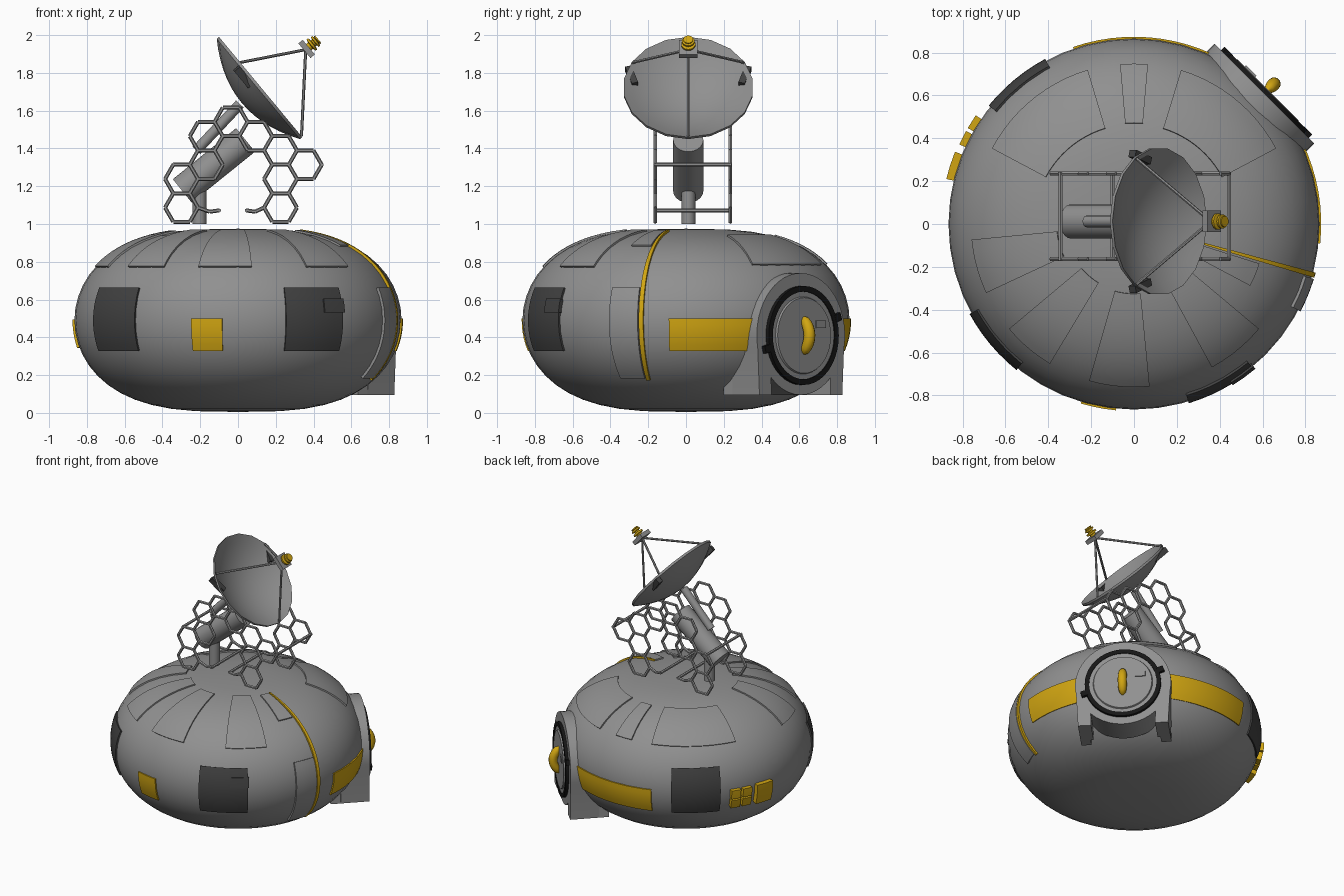
import bpy, bmesh, math
from mathutils import Matrix, Vector

if "Cube" in bpy.data.objects:
    bpy.data.objects.remove(bpy.data.objects["Cube"])


def material(name, color):
    m = bpy.data.materials.new(name)
    m.use_nodes = True
    m.diffuse_color = (*color, 1)
    m.node_tree.nodes["Principled BSDF"].inputs["Base Color"].default_value = (*color, 1)
    return m


GREY = material("hull grey", (0.28, 0.28, 0.28))
DARK = material("dark panel", (0.055, 0.055, 0.055))
BLACK = material("black seal", (0.008, 0.008, 0.008))
YELLOW = material("marking yellow", (0.64, 0.38, 0.006))


def finish(bm, name, mat, frame=None):
    me = bpy.data.meshes.new(name)
    bm.to_mesh(me)
    bm.free()
    me.materials.append(mat)
    ob = bpy.data.objects.new(name, me)
    bpy.context.collection.objects.link(ob)
    if frame:
        ob.matrix_world = frame
    return ob


def revolve(name, mat, profile, n, frame=None):
    bm = bmesh.new()
    rings = [[bm.verts.new((r * math.cos(2 * math.pi * k / n), r * math.sin(2 * math.pi * k / n), h))
              for k in range(n)] for r, h in profile]
    for a, b in zip(rings, rings[1:]):
        for k in range(n):
            j = (k + 1) % n
            bm.faces.new((a[k], a[j], b[j], b[k]))
    bmesh.ops.remove_doubles(bm, verts=bm.verts, dist=0.0005)
    bmesh.ops.recalc_face_normals(bm, faces=bm.faces)
    return finish(bm, name, mat, frame)


def add_rod(bm, p, q, r, sides=8, r2=None):
    p, q = Vector(p), Vector(q)
    place = Matrix.Translation((p + q) / 2) @ (q - p).to_track_quat("Z", "Y").to_matrix().to_4x4()
    bmesh.ops.create_cone(bm, cap_ends=True, segments=sides, radius1=r, radius2=r2 or r,
                          depth=(q - p).length, matrix=place)


def rods(name, mat, items, sides=8, frame=None):
    bm = bmesh.new()
    for p, q, r in items:
        add_rod(bm, p, q, r, sides)
    return finish(bm, name, mat, frame)


def boxes(name, mat, items, frame=None):
    bm = bmesh.new()
    for center, size, turn in items:
        place = Matrix.Translation(center) @ Matrix.Rotation(turn, 4, "Z") @ Matrix.Diagonal((*size, 1))
        bmesh.ops.create_cube(bm, size=1, matrix=place)
    return finish(bm, name, mat, frame)


# Hull: a squashed, flat-topped round shell
R, H = 0.866, 0.485


def shell(t):
    return R * max(math.cos(t), 0) ** (2 / 3), H * math.sin(t)


def surf(a, t, off):
    r, z = shell(t)
    n = Vector((3 * r * r / R ** 3, 2 * z / H ** 2)).normalized()
    r, z = r + n.x * off, z + n.y * off
    return r * math.cos(a), r * math.sin(a), z + H + 0.005


def at_z(z):
    return math.asin((z - H - 0.005) / H)


def at_r(r):
    return math.acos((r / R) ** 1.5)


rows = 24
hull = [shell(-math.pi / 2 + math.pi * i / rows) for i in range(rows + 1)]
revolve("hull", GREY, [(r, z + H + 0.005) for r, z in hull], 48)


def patch(name, mat, a0, a1, t0, t1, off, depth=0.03):
    """Raised plate that follows the hull between two angles and two heights."""
    a0, a1 = math.radians(a0), math.radians(a1)
    na = max(1, round((a1 - a0) / 0.07))
    nt = max(1, round((t1 - t0) / 0.07))
    bm = bmesh.new()

    def vert(i, j, o):
        return bm.verts.new(surf(a0 + (a1 - a0) * i / na, t0 + (t1 - t0) * j / nt, o))

    g = [[vert(i, j, off) for j in range(nt + 1)] for i in range(na + 1)]
    for i in range(na):
        for j in range(nt):
            bm.faces.new((g[i][j], g[i + 1][j], g[i + 1][j + 1], g[i][j + 1]))
    border = ([(i, 0) for i in range(na)] + [(na, j) for j in range(nt)]
              + [(i, nt) for i in range(na, 0, -1)] + [(0, j) for j in range(nt, 0, -1)])
    low = [vert(i, j, off - depth) for i, j in border]
    for k, (i, j) in enumerate(border):
        m = (k + 1) % len(border)
        p, q = border[m]
        bm.faces.new((g[i][j], low[k], low[m], g[p][q]))
    return finish(bm, name, mat)


# Roof panels
for a0, a1, r_in, r_out in [(85, 95, .47, .742), (106.7, 152, .465, .745), (28, 73, .465, .745),
                            (185.5, 205, .36, .755), (220, 239, .32, .755), (254, 275.5, .325, .755),
                            (298.5, 320, .32, .755), (332, 342.5, .34, .61)]:
    patch("roof_panel", GREY, a0, a1, at_r(r_out), at_r(r_in), 0.009)

# Side plates, windows and markings
patch("side_panel", GREY, 332.3, 343, at_z(.19), at_z(.66), 0.012)
patch("hull_line", YELLOW, 343.4, 345, at_z(.18), at_r(.34), 0.012)
for a in (208.7, 287, 118.3):
    patch("window", DARK, a, a + 22.5, at_z(.33), at_z(.66), 0.009)
patch("window_latch", DARK, 301.5, 310, at_z(.53), at_z(.6), 0.018)
patch("wide_stripe", YELLOW, -6, 109, at_z(.33), at_z(.5), 0.008)
patch("front_marking", YELLOW, 253.5, 264.5, at_z(.33), at_z(.5), 0.008)
patch("large_side_box", YELLOW, 158, 166.5, at_z(.355), at_z(.495), 0.035, 0.06)
for a in (145.5, 151):
    for z in (.36, .43):
        patch("small_side_box", YELLOW, a, a + 4.5, at_z(z), at_z(z + .06), 0.03, 0.06)

# Hatch frame: x along the hull, y up, z outward
s = math.sqrt(0.5)
HATCH = Matrix(((-s, 0, s, 0), (s, 0, s, 0), (0, 1, 0, .41), (0, 0, 0, 1)))


def arc(r, a, b, n):
    return [(r * math.cos(math.radians(a + (b - a) * k / n)),
             r * math.sin(math.radians(a + (b - a) * k / n))) for k in range(n + 1)]


# Hatch collar with two legs
outline = (arc(.33, -12, 192, 28) + [(-.31, -.315), (-.22, -.315)]
           + arc(.315, 225, 315, 10) + [(.22, -.315), (.31, -.315)])
bm = bmesh.new()
face = bm.faces.new([bm.verts.new((x, y, .66)) for x, y in outline])
ext = bmesh.ops.extrude_face_region(bm, geom=[face])
bmesh.ops.translate(bm, vec=(0, 0, .2), verts=[v for v in ext["geom"] if isinstance(v, bmesh.types.BMVert)])
bmesh.ops.recalc_face_normals(bm, faces=bm.faces)
finish(bm, "hatch_collar", GREY, HATCH)
boxes("hatch_feet", GREY, [((x, -.2525, .635), (.07, .125, .09), 0) for x in (-.275, .275)], HATCH)

# Hatch door, seal, latches and handle
revolve("hatch_seal", BLACK, [(.232, .85), (.262, .85), (.262, .882), (.232, .882), (.232, .85)], 40, HATCH)
revolve("hatch_door", GREY, [(0, .85), (.233, .85), (.233, .876), (.205, .876), (.2, .886), (0, .886)], 40, HATCH)
boxes("hatch_latches", BLACK, [((.275 * math.cos(a), .275 * math.sin(a), .868), (.045, .04, .03), a)
                               for a in (math.radians(20), math.radians(195))], HATCH)
boxes("hatch_keypad", GREY, [((.12, .06, .886), (.07, .04, .014), 0)], HATCH)
cu = bpy.data.curves.new("hatch_handle", "CURVE")
cu.dimensions = "3D"
cu.bevel_depth, cu.bevel_resolution, cu.use_fill_caps = 0.031, 3, True
sp = cu.splines.new("POLY")
sp.points.add(12)
for k, p in enumerate(sp.points):
    w = k / 6 - 1
    p.co = (0, .1 * w, .875 + .05 * math.cos(w * 1.5), 1)
    p.radius = max(0.15, (1 - w ** 4) ** 0.5)
cu.materials.append(YELLOW)
handle = bpy.data.objects.new("hatch_handle", cu)
bpy.context.collection.objects.link(handle)
handle.matrix_world = HATCH

# Antenna mast
Y = 0.012
rods("mast_post", GREY, [((-.205, Y, 1), (-.205, Y, 1.22), .037)], 16)
rods("mast_barrel", GREY, [((-.295, Y, 1.175), (.04, Y, 1.445), .08)], 20)
rods("mast_arm", GREY, [((-.22, Y, 1.39), (.01, Y, 1.635), .028)], 12)

# Honeycomb side frames
RAD, COL, ROW = 0.0873, 0.131, 0.1512
cells = [(-4, 0), (-4, 1), (-3, 1), (-3, 2), (-2, 3), (-1, 2), (0, 2), (0, 1), (0, 0), (1, 1)]
edges = {}
for c, r in cells:
    cx, cz = .225 + COL * c, 1.087 + ROW * (r + (c % 2) / 2)
    ring = [(cx + x, cz + z) for x, z in arc(RAD, 0, 360, 6)]
    for p, q in zip(ring, ring[1:]):
        edges[(round((p[0] + q[0]) * 40), round((p[1] + q[1]) * 40))] = (p, q)
segs = list(edges.values())
segs += [((-.212, 1.087), (-.15, 1.065)), ((-.15, 1.065), (-.1, 1.072)),
         ((.138, 1.087), (.09, 1.065)), ((.09, 1.065), (.045, 1.072))]
for name, y in (("front_honeycomb", -.163), ("back_honeycomb", .235)):
    rods(name, GREY, [((p[0], y, p[1]), (q[0], y, q[1]), .0105) for p, q in segs], 6)
rods("honeycomb_crossbars", GREY, [((x, -.17, z), (x, .242, z), .0105) for x, z in
                                   [(.443, 1.314), (-.343, 1.314), (-.1, 1.072), (.045, 1.072)]], 6)

# Dish frame: x toward the low rim, z along the dish axis
nx, nz = math.sin(math.radians(50.3)), math.cos(math.radians(50.3))
DISH = Matrix(((nz, 0, nx, .12), (0, 1, 0, Y), (-nx, 0, nz, 1.725), (0, 0, 0, 1)))
DR = 0.345
steps = [k / 7 for k in range(8)]
bowl = [(DR * k, -.115 * (1 - k * k)) for k in steps]
back = [(DR * k, -.115 * (1 - k * k) - .016) for k in reversed(steps)]
revolve("dish", GREY, bowl + back, 18, DISH)
boxes("dish_clamps", DARK, [((-.1, y, -.035), (.12, .035, .04), t) for y, t in ((-.3, .3), (.3, -.3))], DISH)

# Feed horn on three struts
rims = [(DR * .98, 0, 0), (-DR * .49, DR * .85, 0), (-DR * .49, -DR * .85, 0)]
rods("feed_struts", GREY, [(p, (0, 0, .31), .008) for p in rims], 6, DISH)
boxes("feed_plate", GREY, [((0, 0, .316), (.1, .1, .03), 0)], DISH)
revolve("feed_horn", YELLOW, [(0, .33), (.022, .33), (.022, .343), (.038, .347), (.038, .358), (.02, .362),
                              (.02, .37), (.033, .373), (.033, .383), (.018, .386), (.026, .389),
                              (.026, .396), (0, .396)], 14, DISH)

# Smooth shading with sharp edges kept
bpy.ops.object.select_all(action="DESELECT")
for ob in bpy.context.scene.objects:
    if ob.type == "MESH":
        ob.select_set(True)
        bpy.context.view_layer.objects.active = ob
bpy.ops.object.shade_smooth_by_angle(angle=math.radians(32))
